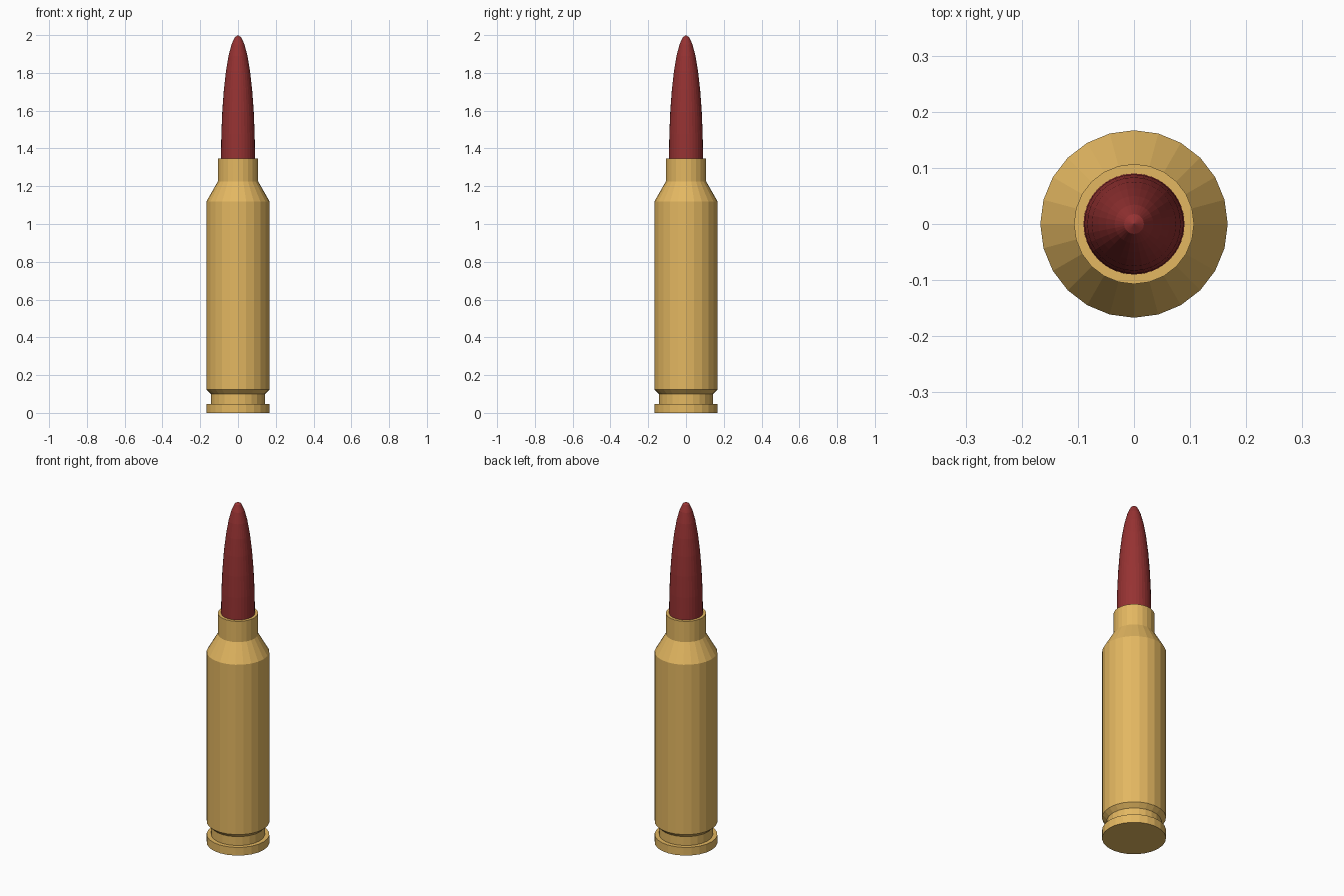
import bpy, bmesh, math

if "Cube" in bpy.data.objects:
    bpy.data.objects.remove(bpy.data.objects["Cube"])


def material(name, rgb):
    m = bpy.data.materials.new(name)
    m.diffuse_color = (*rgb, 1.0)
    m.use_nodes = True
    m.node_tree.nodes["Principled BSDF"].inputs["Base Color"].default_value = m.diffuse_color
    return m


def lathe(name, profile, sides, mat):
    """Spin (radius, z) points around z; radius 0 makes a pole."""
    bm = bmesh.new()
    rings = []
    for r, z in profile:
        if r < 1e-6:
            rings.append([bm.verts.new((0, 0, z))])
        else:
            rings.append([bm.verts.new((r * math.cos(2 * math.pi * i / sides),
                                        r * math.sin(2 * math.pi * i / sides), z))
                          for i in range(sides)])
    for a, b in zip(rings, rings[1:]):
        for i in range(sides):
            j = (i + 1) % sides
            if len(a) == 1:
                bm.faces.new((a[0], b[j], b[i]))
            elif len(b) == 1:
                bm.faces.new((a[i], a[j], b[0]))
            else:
                bm.faces.new((a[i], a[j], b[j], b[i]))
    bmesh.ops.recalc_face_normals(bm, faces=bm.faces)
    me = bpy.data.meshes.new(name)
    bm.to_mesh(me)
    bm.free()
    me.materials.append(mat)
    ob = bpy.data.objects.new(name, me)
    bpy.context.collection.objects.link(ob)
    return ob


brass = material("brass", (0.77, 0.475, 0.12))
red = material("dark red", (0.305, 0.032, 0.032))

# Case: base, rim, extractor groove, body, shoulder, neck, closed mouth
lathe("case", [(0, 0), (0.167, 0), (0.167, 0.048), (0.143, 0.048), (0.143, 0.10),
               (0.167, 0.123), (0.167, 1.12), (0.107, 1.225), (0.107, 1.347),
               (0, 1.347)], 24, brass)

# Tip: stretched half dome seated in the neck
BASE, RADIUS, HEIGHT, RINGS = 1.35, 0.09, 0.65, 8
dome = [(RADIUS * math.cos(k * math.pi / 2 / RINGS),
         BASE + HEIGHT * math.sin(k * math.pi / 2 / RINGS)) for k in range(RINGS)]
lathe("tip", [(0, 1.30), (RADIUS, 1.30)] + dome + [(0, 2.0)], 32, red)
